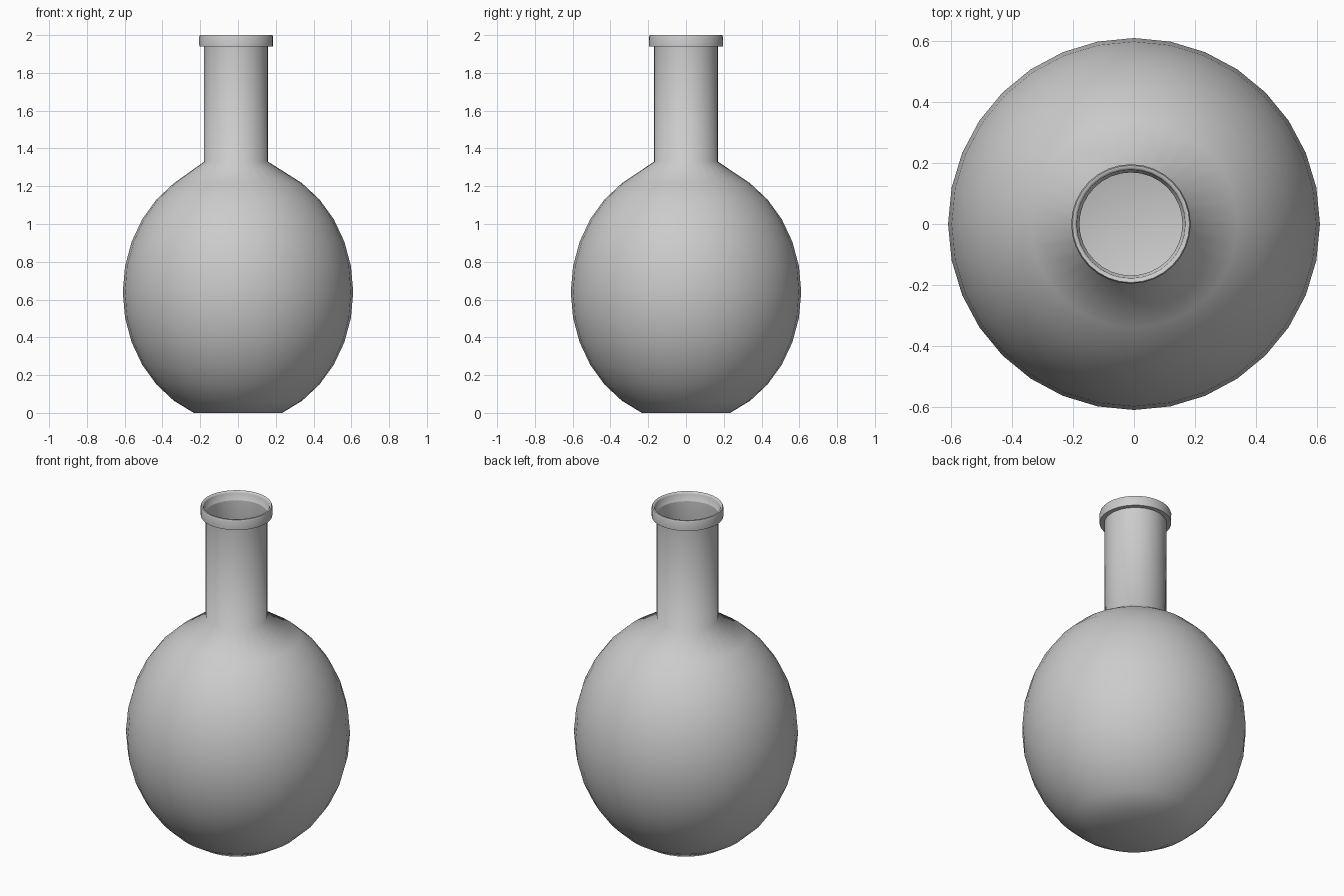
import bpy, bmesh
from math import sin, cos, pi, radians

cube = bpy.data.objects.get("Cube")
if cube:
    bpy.data.objects.remove(cube, do_unlink=True)

SIDES = 32
NECK_X = -0.01   # the neck sits slightly off the body's axis
NECK_R = 0.169

glass = bpy.data.materials.new("light grey")
glass.use_nodes = True
grey = (0.6, 0.6, 0.6, 1)
glass.diffuse_color = grey
glass.node_tree.nodes["Principled BSDF"].inputs["Base Color"].default_value = grey


def lathe(name, profile, floor=False, closed=False):
    """Revolve (radius, height, x offset) points around the vertical axis."""
    bm = bmesh.new()
    rings = [[bm.verts.new((x + r * cos(2 * pi * i / SIDES), r * sin(2 * pi * i / SIDES), z))
              for i in range(SIDES)] for r, z, x in profile]
    pairs = list(zip(rings, rings[1:]))
    if closed:
        pairs.append((rings[-1], rings[0]))
    for low, high in pairs:
        for i in range(SIDES):
            j = (i + 1) % SIDES
            bm.faces.new((low[i], low[j], high[j], high[i]))
    if floor:
        bm.faces.new(rings[0][::-1])
    mesh = bpy.data.meshes.new(name)
    bm.to_mesh(mesh)
    bm.free()
    mesh.materials.append(glass)
    obj = bpy.data.objects.new(name, mesh)
    bpy.context.collection.objects.link(obj)
    bpy.ops.object.select_all(action="DESELECT")
    obj.select_set(True)
    bpy.context.view_layer.objects.active = obj
    return obj


# Thin-walled flask: flat base, tall round bulb, sloped shoulder, straight neck
step = pi / 16
bulb = [(0.61 * cos(k * step), 0.64 + 0.693 * sin(k * step), 0) for k in range(-6, 6)]
bulb[0] = (bulb[0][0], 0, 0)
neck = [(NECK_R, z, NECK_X) for z in (1.33, 1.95)]
lathe("flask_body", bulb + neck, floor=True)
bpy.ops.object.shade_smooth()

# Collar around the mouth, with softened top edges
collar = [(NECK_R, 1.94), (0.195, 1.94), (0.196, 1.99), (0.192, 2.0),
          (0.183, 2.0), (0.178, 1.99), (0.175, 1.955), (NECK_R, 1.95)]
lathe("mouth_collar", [(r, z, NECK_X) for r, z in collar], closed=True)
bpy.ops.object.shade_smooth_by_angle(angle=radians(65))
